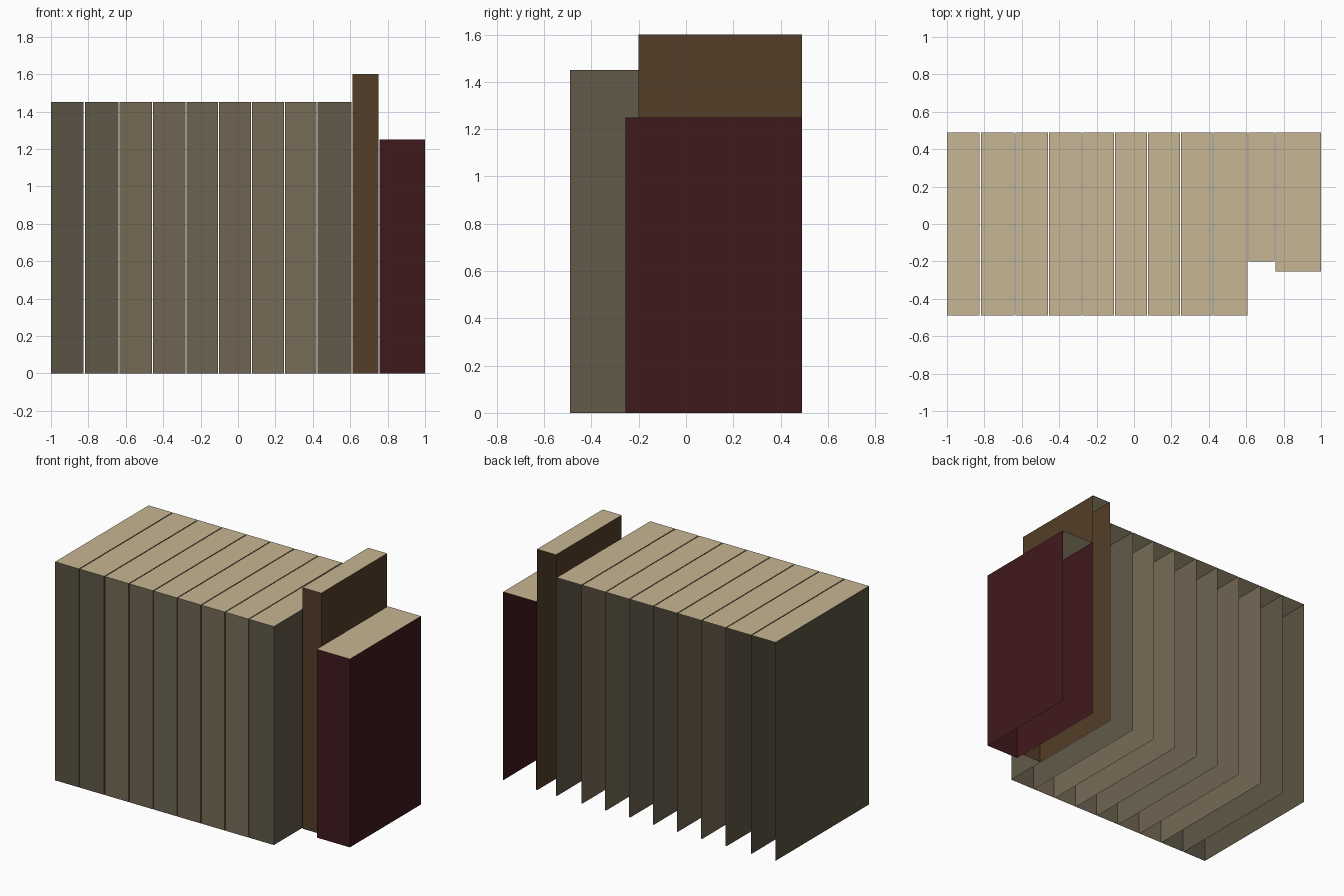
import bpy
import bmesh
from mathutils import Matrix, Vector

cube = bpy.data.objects.get("Cube")
if cube:
    bpy.data.objects.remove(cube, do_unlink=True)


def make_material(name, hex_code):
    """Material from an sRGB hex colour."""
    srgb = bytes.fromhex(hex_code)
    color = [((c / 255 + 0.055) / 1.055) ** 2.4 for c in srgb] + [1.0]
    mat = bpy.data.materials.new(name)
    mat.use_nodes = True
    mat.diffuse_color = color
    bsdf = mat.node_tree.nodes["Principled BSDF"]
    bsdf.inputs["Base Color"].default_value = color
    bsdf.inputs["Roughness"].default_value = 0.9
    return mat


def make_book(name, left, width, front, height, cover, paper):
    """Book shell: spine, two covers and page top; open at the back and bottom."""
    bm = bmesh.new()
    size = Vector((width, BACK - front, height))
    centre = Vector((left + width / 2, (front + BACK) / 2, height / 2))
    bmesh.ops.create_cube(
        bm, size=1, matrix=Matrix.Translation(centre) @ Matrix.Diagonal(size).to_4x4())
    bm.normal_update()
    hidden = [f for f in bm.faces if f.normal.y > 0.5 or f.normal.z < -0.5]
    bmesh.ops.delete(bm, geom=hidden, context='FACES')
    for face in bm.faces:
        face.material_index = 1 if face.normal.z > 0.5 else 0
    mesh = bpy.data.meshes.new(name)
    bm.to_mesh(mesh)
    bm.free()
    mesh.materials.append(cover)
    mesh.materials.append(paper)
    obj = bpy.data.objects.new(name, mesh)
    bpy.context.collection.objects.link(obj)


BACK = 0.49
GAP = 0.0057
paper = make_material("paper", "C6B693")

# Matching set: width and cover colour
volumes = [
    (0.175, "5A5443"), (0.18, "605848"), (0.174, "766A54"),
    (0.172, "716552"), (0.17, "6B6450"), (0.17, "706553"),
    (0.17, "766B56"), (0.168, "786C58"), (0.182, "625A4A"),
]
books = [(f"set_book_{i}", w, -BACK, 1.45, c) for i, (w, c) in enumerate(volumes, 1)]

# Two odd books at the end of the row
books += [
    ("tall_brown_book", 0.139, -0.20, 1.60, "543E28"),
    ("short_red_book", 0.243, -0.255, 1.25, "40191C"),
]

# Row of books from one end to the other
x = -1.0
for name, width, front, height, color in books:
    cover = make_material(name + "_cover", color)
    make_book(name, x, width, front, height, cover, paper)
    x += width + GAP
